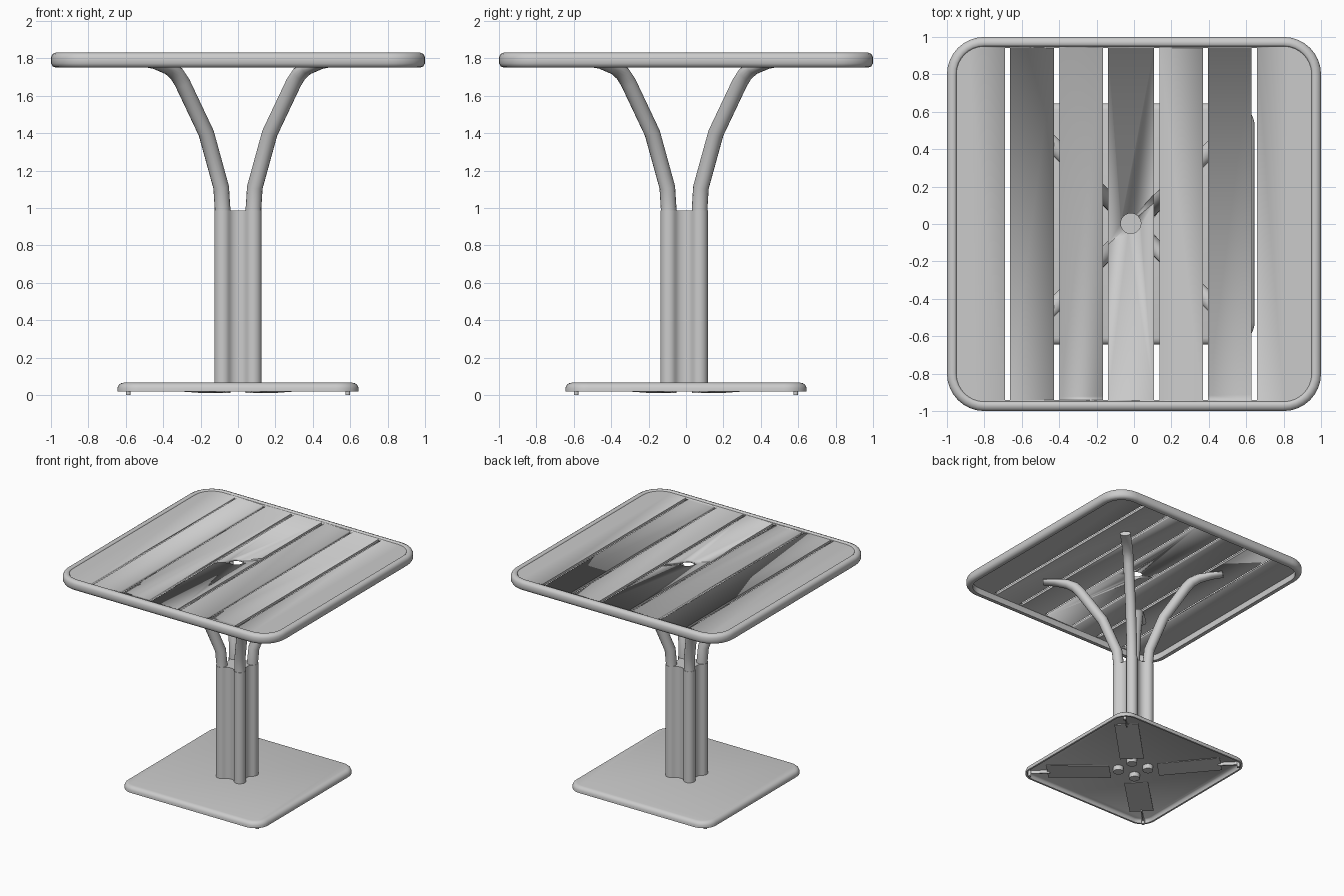
import bpy, bmesh, math
from mathutils import Vector, Matrix

cube = bpy.data.objects.get("Cube")
if cube:
    bpy.data.objects.remove(cube)

grey = bpy.data.materials.new("light grey paint")
grey.use_nodes = True
COLOUR = (0.6, 0.6, 0.6, 1)
grey.diffuse_color = COLOUR
grey.node_tree.nodes["Principled BSDF"].inputs["Base Color"].default_value = COLOUR

AXIS = Vector((0, -0.01, 0))      # centre of the column
DIAGONALS = [math.radians(45 + 90 * i) for i in range(4)]


def finish(name, bm, smooth=35):
    bmesh.ops.recalc_face_normals(bm, faces=bm.faces)
    mesh = bpy.data.meshes.new(name)
    bm.to_mesh(mesh)
    bm.free()
    mesh.materials.append(grey)
    obj = bpy.data.objects.new(name, mesh)
    bpy.context.collection.objects.link(obj)
    bpy.ops.object.select_all(action='DESELECT')
    obj.select_set(True)
    bpy.context.view_layer.objects.active = obj
    bpy.ops.object.shade_smooth_by_angle(angle=math.radians(smooth))
    return obj


def rounded_square(half, radius, z, steps=8):
    c = half - radius
    ring = []
    for i, a in enumerate(DIAGONALS):
        cx = c if i in (0, 3) else -c
        cy = c if i in (0, 1) else -c
        for k in range(steps + 1):
            t = a - math.pi / 4 + math.pi / 2 * k / steps
            ring.append(Vector((cx + radius * math.cos(t), cy + radius * math.sin(t), z)))
    return ring


def loft(rings, closed=False):
    """Skin a list of point rings, either as a loop or with capped ends."""
    bm = bmesh.new()
    vs = [[bm.verts.new(p) for p in ring] for ring in rings]
    pairs = list(zip(vs, vs[1:]))
    if closed:
        pairs.append((vs[-1], vs[0]))
    for a, b in pairs:
        for i in range(len(a)):
            j = (i + 1) % len(a)
            bm.faces.new((a[i], a[j], b[j], b[i]))
    if not closed:
        bm.faces.new(vs[0])
        bm.faces.new(vs[-1])
    return bm


def square_loft(half, radius, profile, closed=False):
    return loft([rounded_square(half - d, radius - d, z) for d, z in profile], closed)


def add_box(bm, centre, size, turn=Matrix()):
    bmesh.ops.create_cube(bm, size=1, matrix=Matrix.Translation(centre) @ turn
                          @ Matrix.Diagonal((*size, 1)))


def add_cylinder(bm, centre, radius, depth, sides=24):
    bmesh.ops.create_cone(bm, cap_ends=True, segments=sides, radius1=radius, radius2=radius,
                          depth=depth, matrix=Matrix.Translation(centre))


# Table top: rolled rim
rim_profile = [(0.05, 1.75), (0.025, 1.75), (0.009, 1.757), (0, 1.773), (0, 1.807),
               (0.009, 1.823), (0.025, 1.83), (0.042, 1.83), (0.05, 1.822)]
finish("top_rim", square_loft(1, 0.2, rim_profile, closed=True), 50)

# Table top: sheet with long slots and a parasol hole
panel = finish("top_panel", square_loft(0.955, 0.155, [(0, 1.802), (0, 1.822)]))
bm = bmesh.new()
for x in (-0.677, -0.413, -0.153, 0.122, 0.382, 0.643):
    add_box(bm, (x, 0, 1.81), (0.028, 1.88, 0.2))
add_cylinder(bm, (-0.017, 0.003, 1.81), 0.054, 0.2)
cutter = finish("slot_cutter", bm)
cutter.hide_render = True
cut = panel.modifiers.new("slots", 'BOOLEAN')
cut.operation = 'DIFFERENCE'
cut.solver = 'EXACT'
cut.object = cutter
bpy.context.view_layer.objects.active = panel
bpy.ops.object.modifier_apply(modifier=cut.name)
bpy.data.objects.remove(cutter)

# Base: hollow pressed plate with rounded edge
base_profile = [(0.035, 0.05), (0.02, 0.04), (0.015, 0.018), (0, 0.018), (0, 0.038),
                (0.006, 0.052), (0.018, 0.062), (0.035, 0.066)]
finish("base_plate", square_loft(0.645, 0.12, base_profile), 50)

# Column: four-lobed sleeve
outline = []
for a in DIAGONALS:
    centre = Vector((math.cos(a), math.sin(a), 0)) * 0.116
    for k in range(13):
        t = a + math.radians(-105 + 210 * k / 12)
        outline.append(centre + Vector((math.cos(t), math.sin(t), 0)) * 0.045)
    side = a + math.pi / 4
    across = Vector((-math.sin(side), math.cos(side), 0))
    for s in (-0.022, 0.022):
        outline.append(Vector((math.cos(side), math.sin(side), 0)) * 0.088 + across * s)
finish("column_sleeve", loft([[p + AXIS + Vector((0, 0, z)) for p in outline]
                              for z in (0.06, 0.985)]), 40)

# Legs: bent tubes with flattened tips; path is x, z, half thickness
PATH = [(0.083, 0.01, 0.042), (0.083, 1.0, 0.042), (0.09, 1.11, 0.042),
        (0.17, 1.4, 0.042), (0.298, 1.67, 0.042), (0.328, 1.717, 0.041),
        (0.37, 1.748, 0.036), (0.44, 1.767, 0.025), (0.505, 1.775, 0.02)]
pts = [Vector((x * math.sqrt(2), z)) for x, z, r in PATH]
for n, a in enumerate(DIAGONALS):
    out = Vector((math.cos(a), math.sin(a), 0))
    side = Vector((-math.sin(a), math.cos(a), 0))
    rings = []
    for i, p in enumerate(pts):
        before = (p - pts[max(i - 1, 0)]).normalized()
        after = (pts[min(i + 1, len(pts) - 1)] - p).normalized()
        d = (before + after).normalized()
        normal = out * d.y - Vector((0, 0, d.x))
        mid = AXIS + out * p.x + Vector((0, 0, p.y))
        rings.append([mid + side * 0.042 * math.cos(t) + normal * PATH[i][2] * math.sin(t)
                      for t in (math.tau * k / 16 for k in range(16))])
    finish(f"leg_{n + 1}", loft(rings), 40)

# Underside: stiffening plates, ribs and glides along the diagonals
bm = bmesh.new()
for a in DIAGONALS:
    out = Vector((math.cos(a), math.sin(a), 0))
    turn = Matrix.Rotation(a, 4, 'Z')
    tilt = turn @ Matrix.Rotation(math.radians(-3), 4, 'Y')
    add_box(bm, out * 0.44 + Vector((0, 0, 0.027)), (0.5, 0.19, 0.006), tilt)
    add_box(bm, out * 0.75 + Vector((0, 0, 0.038)), (0.16, 0.01, 0.03), turn)
    add_cylinder(bm, out * 0.83 + Vector((0, 0, 0.026)), 0.013, 0.052, 12)
finish("base_underside_supports", bm)
